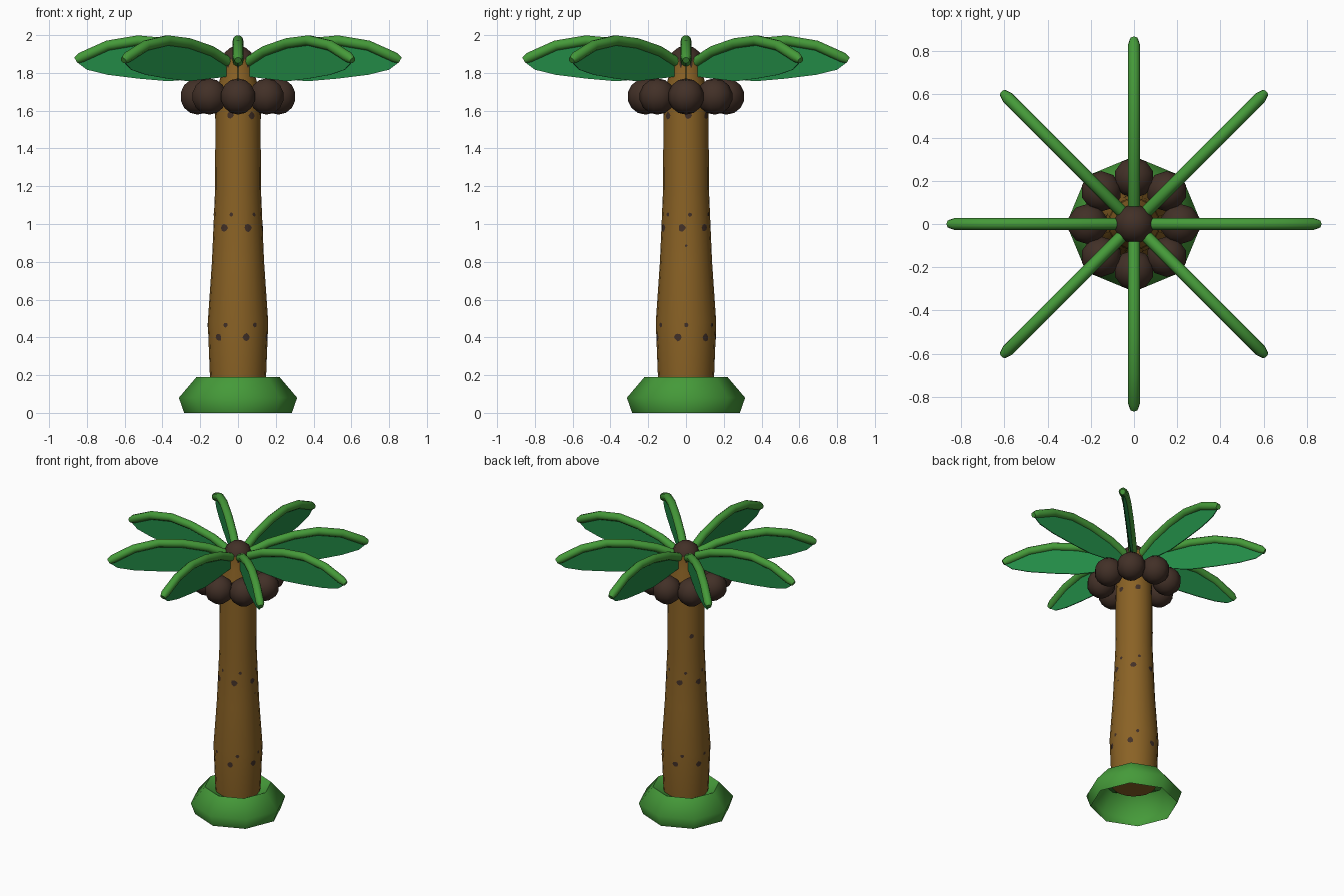
import bpy, bmesh, math, random
from mathutils import Vector

if "Cube" in bpy.data.objects:
    bpy.data.objects.remove(bpy.data.objects["Cube"])

random.seed(3)
TAU = math.tau


def srgb(r, g, b):
    def lin(c):
        c /= 255
        return c / 12.92 if c <= 0.04045 else ((c + 0.055) / 1.055) ** 2.4
    return (lin(r), lin(g), lin(b), 1)


def material(name, rgb):
    m = bpy.data.materials.new(name)
    m.diffuse_color = srgb(*rgb)
    m.use_nodes = True
    m.node_tree.nodes["Principled BSDF"].inputs["Base Color"].default_value = m.diffuse_color
    return m


BARK = material("bark brown", (138, 98, 37))
DARK = material("coconut brown", (66, 48, 39))
GREEN = material("grass green", (69, 154, 57))
LEAF = material("leaf green", (34, 138, 70))


def finish(bm, name, mat, angle=60):
    bmesh.ops.recalc_face_normals(bm, faces=bm.faces[:])
    mesh = bpy.data.meshes.new(name)
    bm.to_mesh(mesh)
    bm.free()
    ob = bpy.data.objects.new(name, mesh)
    bpy.context.collection.objects.link(ob)
    mesh.materials.append(mat)
    bpy.ops.object.select_all(action='DESELECT')
    ob.select_set(True)
    bpy.context.view_layer.objects.active = ob
    if angle:
        bpy.ops.object.shade_smooth_by_angle(angle=math.radians(angle))
    return ob


def lathe(name, profile, sides, mat, caps):
    bm = bmesh.new()
    rings = [[bm.verts.new((r * math.cos(TAU * i / sides), r * math.sin(TAU * i / sides), z))
              for i in range(sides)] for r, z in profile]
    for a, b in zip(rings, rings[1:]):
        for i in range(sides):
            j = (i + 1) % sides
            bm.faces.new((a[i], a[j], b[j], b[i]))
    if caps:
        bm.faces.new(rings[0][::-1])
        bm.faces.new(rings[-1])
    return finish(bm, name, mat, 75)


# Trunk and the hollow eight-sided grass ring around its foot
TRUNK = [(.145, .145), (.149, .2), (.16, .48), (.138, .8), (.122, 1.17),
         (.119, 1.6), (.115, 1.7), (.092, 1.78), (.09, 1.87)]
lathe("trunk", TRUNK, 20, BARK, True)
lathe("grass_base", [(.285, 0), (.313, .08), (.22, .19), (.14, .15)], 8, GREEN, False)


def trunk_radius(z):
    for (r0, z0), (r1, z1) in zip(TRUNK, TRUNK[1:]):
        if z0 <= z <= z1:
            return r0 + (r1 - r0) * (z - z0) / (z1 - z0)


# Bark spots: rows of (height, first angle from the front, size), six per row
bm = bmesh.new()


def add_spot(z, deg, size):
    def on_trunk(u, v):
        a = math.radians(deg) + u / trunk_radius(z)
        r = trunk_radius(z + v) + .0015
        return bm.verts.new((r * math.sin(a), -r * math.cos(a), z + v))
    mid = on_trunk(0, 0)
    rim = []
    for i in range(8):
        s = size * random.uniform(.8, 1.15)
        rim.append(on_trunk(s * math.cos(TAU * i / 8), s * math.sin(TAU * i / 8)))
    for i in range(8):
        bm.faces.new((mid, rim[i], rim[(i + 1) % 8]))


for z, start, size in [(.4, -41, .02), (.465, -24, .012), (.98, -34, .021),
                       (1.05, -16, .011), (1.575, -20, .019)]:
    for k in range(6):
        add_spot(z, start + 57.5 * k, size)
add_spot(1.31, 232, .018)
add_spot(.885, 90, .007)
finish(bm, "bark_spots", DARK, 0)


# Coconuts: a ring of eight, and one capping the trunk
def coconut(name, loc, radius):
    bm = bmesh.new()
    bmesh.ops.create_uvsphere(bm, u_segments=10, v_segments=7, radius=radius)
    bmesh.ops.translate(bm, verts=bm.verts[:], vec=loc)
    finish(bm, name, DARK, 75)


for k in range(8):
    a = TAU * k / 8
    coconut(f"coconut_{k + 1}", Vector((.214 * math.cos(a), .214 * math.sin(a), 1.675)), .096)
coconut("top_coconut", Vector((0, 0, 1.85)), .094)

# Fronds: an arched round rib with a thin vertical leaf hanging below it
RIB = [(.08, 1.86), (.2, 1.915), (.37, 1.957), (.53, 1.972), (.69, 1.945), (.83, 1.882), (.858, 1.866)]
EDGE = [(.08, 1.78), (.2, 1.77), (.37, 1.756), (.53, 1.77), (.69, 1.79), (.8, 1.817), (.85, 1.855)]
for k in range(8):
    a = TAU * k / 8
    out = Vector((math.cos(a), math.sin(a), 0))
    side = Vector((-math.sin(a), math.cos(a), 0))
    up = Vector((0, 0, 1))

    bm = bmesh.new()
    rings = []
    for n, (r, z) in enumerate(RIB):
        p, q = RIB[max(n - 1, 0)], RIB[min(n + 1, len(RIB) - 1)]
        tangent = (out * (q[0] - p[0]) + up * (q[1] - p[1])).normalized()
        normal = tangent.cross(side)
        rad = .018 if n == len(RIB) - 1 else .028
        rings.append([bm.verts.new(out * r + up * z + rad * (
            side * math.cos(TAU * i / 10) + normal * math.sin(TAU * i / 10))) for i in range(10)])
    for p, q in zip(rings, rings[1:]):
        for i in range(10):
            j = (i + 1) % 10
            bm.faces.new((p[i], p[j], q[j], q[i]))
    bm.faces.new(rings[0][::-1])
    bm.faces.new(rings[-1])
    finish(bm, f"frond_rib_{k + 1}", GREEN)

    bm = bmesh.new()
    top = [bm.verts.new(out * r + up * z) for r, z in RIB]
    low = [bm.verts.new(out * r + up * z) for r, z in EDGE]
    for i in range(len(RIB) - 1):
        bm.faces.new((top[i], top[i + 1], low[i + 1], low[i]))
    leaf = finish(bm, f"frond_leaf_{k + 1}", LEAF, 0)
    solid = leaf.modifiers.new("thickness", 'SOLIDIFY')
    solid.thickness = .006
    solid.offset = 0
